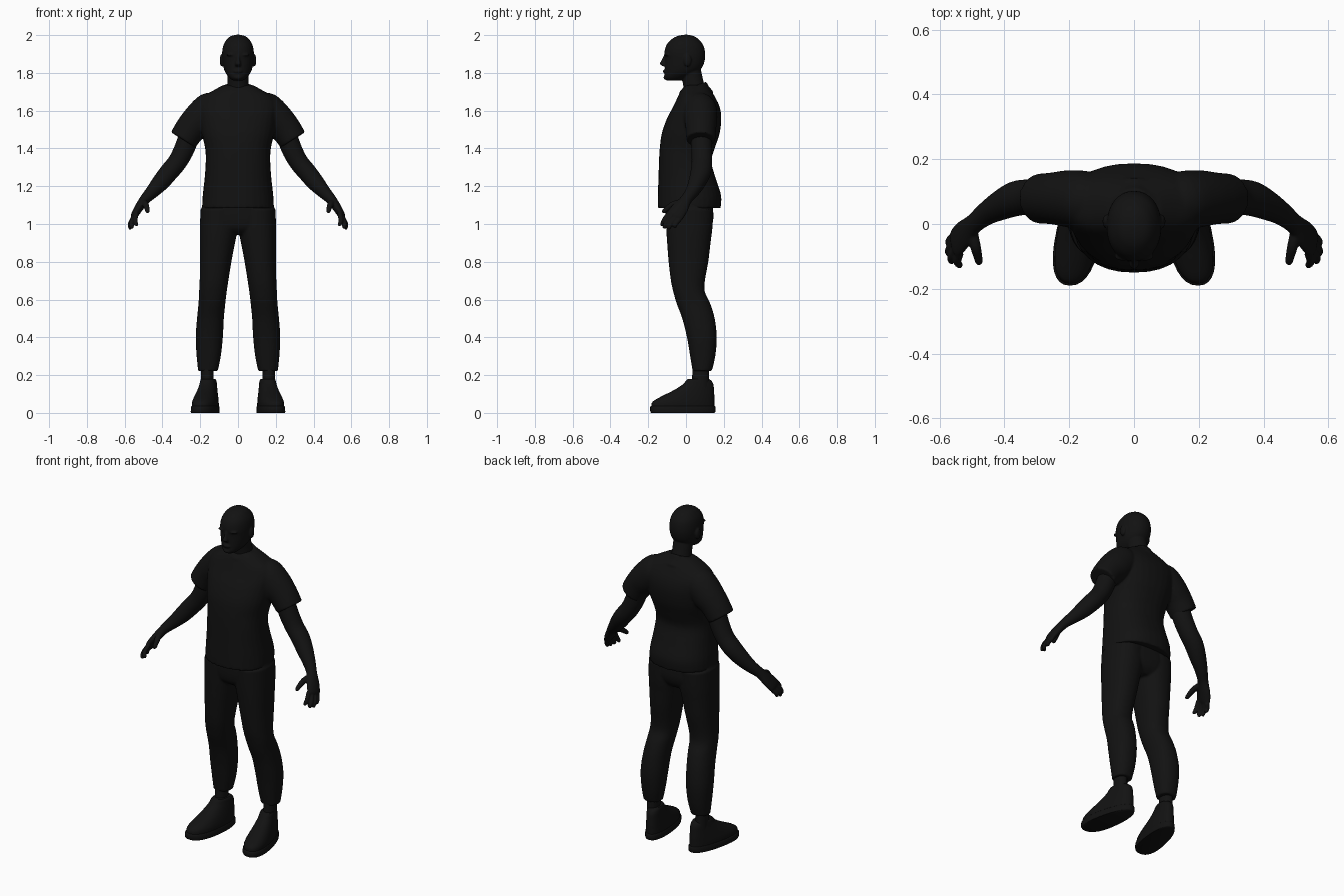
import bpy, bmesh, math
from mathutils import Vector, Matrix

mat = bpy.data.materials.new("dark")
mat.diffuse_color = (0.006, 0.006, 0.006, 1)


def spline(secs, sub):
    """Catmull-Rom through (x, y, z, ra, rb) sections."""
    out, n = [], len(secs)
    for i in range(n - 1):
        p = [secs[max(0, min(n - 1, i + k))] for k in (-1, 0, 1, 2)]
        for s in range(sub):
            t = s / sub
            out.append([0.5 * (2*b + (c-a)*t + (2*a-5*b+4*c-d)*t*t + (3*b-a-3*c+d)*t**3)
                        for a, b, c, d in zip(*p)])
    return out + [list(secs[-1])]


def loft(bm, secs, flat=False, power=2.0, sub=4, n=32):
    """Skin superellipse rings; flat keeps rings horizontal."""
    pts = spline(secs, sub)
    rings = []
    for i, (x, y, z, ra, rb) in enumerate(pts):
        u, v = Vector((1, 0, 0)), Vector((0, 1, 0))
        if not flat:
            a, b = pts[max(i-1, 0)], pts[min(i+1, len(pts)-1)]
            t = (Vector(b[:3]) - Vector(a[:3])).normalized()
            v = (v - t * v.dot(t)).normalized()
            u = v.cross(t)
        ring = []
        for k in range(n):
            c, s = math.cos(2*math.pi*k/n), math.sin(2*math.pi*k/n)
            c = math.copysign(abs(c)**(2/power), c)
            s = math.copysign(abs(s)**(2/power), s)
            ring.append(bm.verts.new(Vector((x, y, z)) + u*ra*c + v*rb*s))
        rings.append(ring)
    for a, b in zip(rings, rings[1:]):
        for k in range(n):
            bm.faces.new((a[k], a[(k+1) % n], b[(k+1) % n], b[k]))
    bm.faces.new(rings[0][::-1])
    bm.faces.new(rings[-1])


def stack(bm, rows, cx=0, **kw):
    """Horizontal loft from rows of (z, y_front, y_back, half_width[, centre x])."""
    loft(bm, [(r[4] if len(r) > 4 else cx, (r[1]+r[2])/2, r[0], r[3], (r[2]-r[1])/2)
              for r in rows], flat=True, **kw)


def blob(bm, loc, rad):
    m = Matrix.Translation(loc) @ Matrix.Diagonal((*rad, 1))
    bmesh.ops.create_uvsphere(bm, u_segments=20, v_segments=12, radius=1, matrix=m)


def finish(bm, name, voxel=None, mirror=True, smooth=3):
    bmesh.ops.recalc_face_normals(bm, faces=bm.faces)
    me = bpy.data.meshes.new(name)
    bm.to_mesh(me)
    bm.free()
    ob = bpy.data.objects.new(name, me)
    bpy.context.collection.objects.link(ob)
    me.materials.append(mat)
    if mirror:
        ob.modifiers.new("mirror", 'MIRROR').use_mirror_merge = False
    if voxel:
        r = ob.modifiers.new("fuse", 'REMESH')
        r.mode, r.voxel_size, r.use_smooth_shade = 'VOXEL', voxel, True
        s = ob.modifiers.new("relax", 'SMOOTH')
        s.factor, s.iterations = 0.5, smooth
    bpy.ops.object.select_all(action='DESELECT')
    ob.select_set(True)
    bpy.context.view_layer.objects.active = ob
    bpy.ops.object.shade_smooth_by_angle(angle=math.radians(50))
    return ob


# head: skull, neck, nose, brow, lips, ears
bm = bmesh.new()
stack(bm, [(2.002, -.012, .012, .01), (1.995, -.045, .04, .037), (1.98, -.074, .064, .057),
           (1.95, -.102, .09, .076), (1.91, -.114, .101, .084), (1.87, -.112, .1, .083),
           (1.83, -.112, .086, .077), (1.80, -.113, .055, .066), (1.775, -.115, .01, .047),
           (1.76, -.103, -.03, .028)], power=2.15)
loft(bm, [(0, .055, 1.66, .068, .065), (0, .04, 1.74, .056, .055), (0, .02, 1.83, .055, .055)])
loft(bm, [(0, -.103, 1.895, .008, .014), (0, -.115, 1.868, .01, .014),
          (0, -.121, 1.848, .016, .018), (0, -.112, 1.835, .014, .01)], flat=True)
blob(bm, (0, -.11, 1.808), (.024, .012, .011))
blob(bm, (0, -.106, 1.776), (.022, .013, .013))
for s in (-1, 1):
    blob(bm, (s*.034, -.098, 1.896), (.028, .016, .008))
    blob(bm, (s*.086, .008, 1.866), (.011, .021, .033))
finish(bm, "head", .0045, mirror=False, smooth=3)

# shirt: body, collar, short sleeves
bm = bmesh.new()
stack(bm, [(1.085, -.15, .183, .19), (1.15, -.149, .186, .187), (1.24, -.146, .158, .177),
           (1.33, -.143, .134, .171), (1.40, -.139, .152, .174), (1.48, -.128, .178, .192),
           (1.56, -.1, .187, .205), (1.62, -.068, .178, .213), (1.67, -.045, .155, .19),
           (1.71, -.025, .13, .125), (1.735, .0, .11, .08)], power=2.3)
loft(bm, [(0, .065, 1.66, .09, .09), (0, .05, 1.69, .085, .082), (0, .036, 1.728, .074, .076)])
for s in (-1, 1):
    loft(bm, [(s*.09, .065, 1.635, .06, .06), (s*.14, .072, 1.61, .092, .088),
              (s*.20, .078, 1.555, .092, .088), (s*.25, .079, 1.505, .082, .08),
              (s*.291, .078, 1.445, .076, .077)])
finish(bm, "shirt", .007, mirror=False, smooth=3)

# trousers: hips and two tapered legs
bm = bmesh.new()
stack(bm, [(1.12, -.11, .14, .187), (1.03, -.108, .145, .195), (.975, -.095, .13, .16),
           (.945, -.06, .1, .09)], power=2.4)
for s in (-1, 1):
    stack(bm, [(1.08, -.108, .145, .098, s*.1), (.98, -.105, .14, .1, s*.102),
               (.9, -.1, .13, .093, s*.109), (.8, -.092, .118, .083, s*.118),
               (.7, -.08, .1, .076, s*.127), (.64, -.067, .1, .073, s*.133),
               (.58, -.05, .128, .071, s*.138), (.5, -.02, .152, .071, s*.146),
               (.4, .005, .163, .072, s*.152), (.3, .022, .155, .064, s*.155),
               (.222, .035, .137, .052, s*.159)], power=2.25)
finish(bm, "trousers", .007, mirror=False, smooth=3)

# arms with hands
bm = bmesh.new()
loft(bm, [(.25, .08, 1.49, .055, .055), (.283, .083, 1.40, .054, .055),
          (.32, .084, 1.33, .051, .054), (.365, .078, 1.275, .05, .054),
          (.41, .058, 1.22, .046, .046), (.455, .032, 1.17, .036, .036),
          (.495, .0, 1.128, .027, .031), (.525, -.03, 1.085, .023, .043),
          (.546, -.055, 1.05, .019, .046), (.553, -.064, 1.035, .013, .042)])
knuckles = [(.538, -.09, 1.055), (.548, -.075, 1.043), (.554, -.055, 1.032), (.555, -.035, 1.024)]
tips = [(.536, -.130, .99), (.562, -.118, .976), (.570, -.094, .972), (.568, -.062, .98)]
for k, t in zip(map(Vector, knuckles), map(Vector, tips)):
    mid = k.lerp(t, .55) + Vector((.008, -.004, .002))
    end = t + (mid - t).normalized() * .006
    loft(bm, [(*k, .013, .013), (*mid, .0125, .0125), (*end, .01, .01), (*t, .004, .004)], n=14)
loft(bm, [(.502, -.015, 1.115, .018, .018), (.49, -.065, 1.105, .017, .017),
          (.482, -.098, 1.083, .014, .014), (.478, -.118, 1.066, .011, .011),
          (.477, -.124, 1.06, .004, .004)], n=14)
finish(bm, "arms", .0045, smooth=2)

# ankles
bm = bmesh.new()
stack(bm, [(.1, .025, .125, .034), (.18, .032, .122, .033), (.26, .035, .12, .035)], cx=.163)
finish(bm, "ankles")


# shoes: upper and sole, splayed outward and wider at the toe
def splay(bm):
    for v in bm.verts:
        y = v.co.y
        v.co.x = .167 - .16*y + (v.co.x - .165) * (1 - .8*y)


bm = bmesh.new()
stack(bm, [(.02, -.184, .15, .063), (.05, -.182, .15, .063), (.068, -.165, .15, .061),
           (.09, -.125, .15, .057), (.12, -.065, .148, .051), (.15, -.018, .145, .046),
           (.17, .0, .135, .043), (.18, .01, .12, .038)], cx=.165, power=2.3)
splay(bm)
finish(bm, "shoe_uppers")

bm = bmesh.new()
stack(bm, [(0, -.184, .15, .066), (.006, -.189, .155, .068), (.03, -.19, .156, .067),
           (.036, -.186, .152, .064)], cx=.165, power=2.35, sub=2)
splay(bm)
finish(bm, "shoe_soles")
